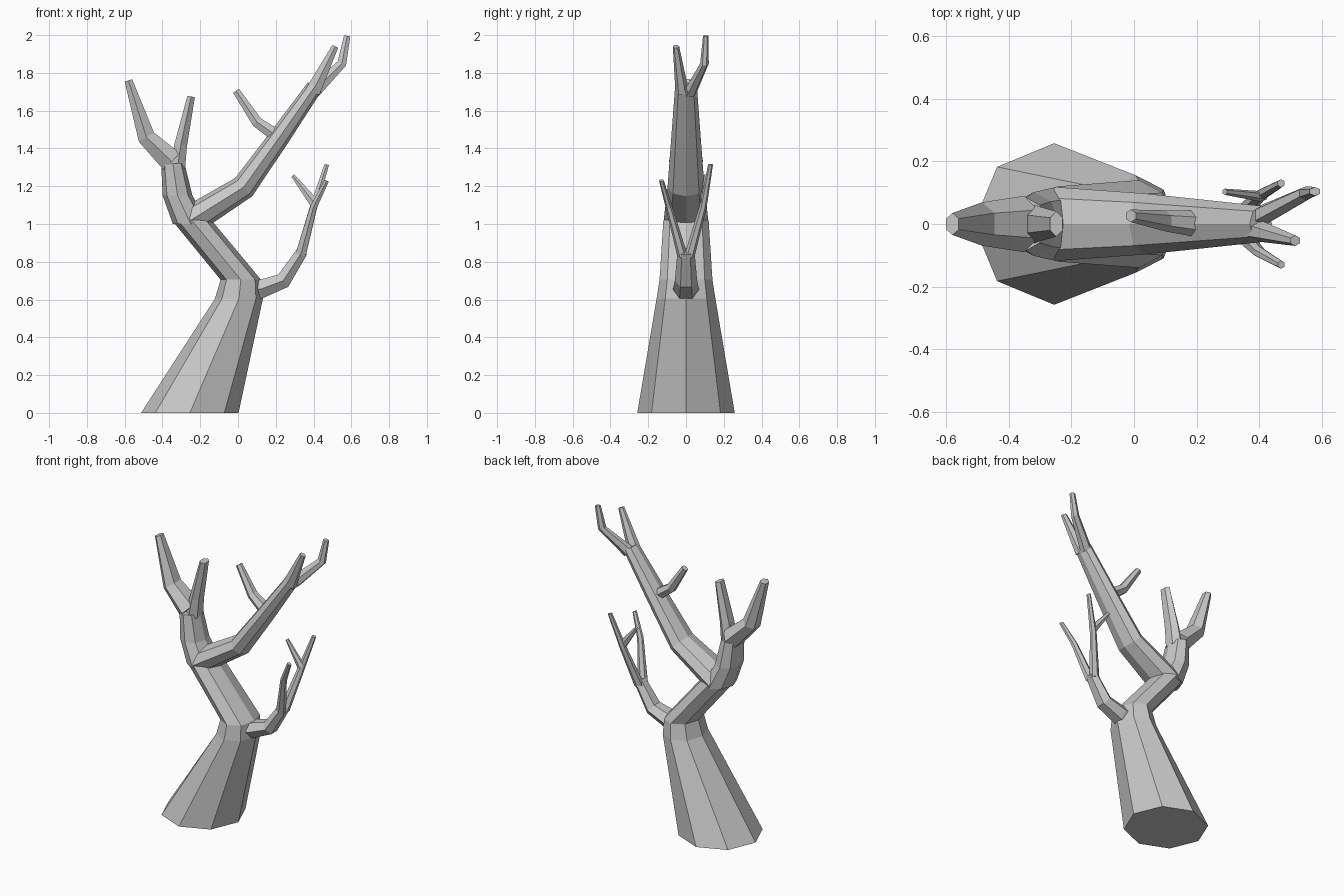
import bpy
import bmesh
from math import cos, sin, pi
from mathutils import Vector

cube = bpy.data.objects.get("Cube")
if cube:
    bpy.data.objects.remove(cube, do_unlink=True)

SHADE = 0.58
bark = bpy.data.materials.new("grey bark")
bark.use_nodes = True
bark.diffuse_color = (SHADE, SHADE, SHADE, 1)
bark.node_tree.nodes["Principled BSDF"].inputs["Base Color"].default_value = bark.diffuse_color


def ring_outline(sides):
    """Unit polygon: thick limbs have a corner on the outside of the bend, thin ones a face."""
    turn = pi / sides if sides == 6 else 0
    angles = [turn + 2 * pi * i / sides for i in range(sides)]
    reach = max(cos(angle) for angle in angles)
    return [(cos(angle) / reach, sin(angle)) for angle in angles]


def distances_along(points):
    """Share of the total path length reached at each point."""
    travelled = [0]
    for start, end in zip(points, points[1:]):
        travelled.append(travelled[-1] + (end - start).length)
    return [distance / travelled[-1] for distance in travelled]


def limb(name, path, width, depth, sides=6, level=False):
    """Loft a tapering limb; width and depth are half sizes at its start and end."""
    points = [Vector(point) for point in path]
    outline = ring_outline(sides)
    bm = bmesh.new()
    rings = []
    for index, (point, share) in enumerate(zip(points, distances_along(points))):
        before = points[max(index - 1, 0)]
        after = points[min(index + 1, len(points) - 1)]
        arriving = (point - before).normalized()
        leaving = (after - point).normalized()
        heading = arriving + leaving
        across = Vector((1, 0, 0)) if level else Vector((heading.z, 0, -heading.x)).normalized()
        across *= width[0] + (width[1] - width[0]) * share
        inward = Vector((0, depth[0] + (depth[1] - depth[0]) * share, 0))
        rings.append([bm.verts.new(point + across * u + inward * v) for u, v in outline])
    for low, high in zip(rings, rings[1:]):
        for i in range(sides):
            j = (i + 1) % sides
            bm.faces.new((low[i], low[j], high[j], high[i]))
    bm.faces.new(rings[0])
    bm.faces.new(rings[-1])
    bmesh.ops.recalc_face_normals(bm, faces=bm.faces)

    mesh = bpy.data.meshes.new(name)
    bm.to_mesh(mesh)
    bm.free()
    mesh.materials.append(bark)
    bpy.context.collection.objects.link(bpy.data.objects.new(name, mesh))


# Leaning trunk and the stem that bends back over it
limb("trunk", [(-.255, 0, 0), (.005, 0, .605), (.015, 0, .705)],
     width=(.258, .107), depth=(.258, .14), sides=8, level=True)
limb("upper_stem", [(.015, 0, .705), (-.245, 0, 1.02)],
     width=(.107, .105), depth=(.14, .12), sides=8, level=True)

# Upper right limb with its two ends
limb("right_limb", [(-.25, 0, 1), (-.32, 0, 1.15), (-.345, 0, 1.32)],
     width=(.095, .062), depth=(.118, .085), sides=8, level=True)
limb("right_limb_tip", [(-.35, 0, 1.33), (-.485, 0, 1.46), (-.58, 0, 1.76)],
     width=(.062, .021), depth=(.09, .035))
limb("right_limb_twig", [(-.32, 0, 1.3), (-.303, 0, 1.42), (-.248, 0, 1.675)],
     width=(.04, .02), depth=(.063, .04))

# Long upper left limb with a forked end and a twig
limb("left_limb", [(-.25, 0, 1.02), (.03, 0, 1.195), (.22, 0, 1.46), (.405, 0, 1.725)],
     width=(.078, .043), depth=(.118, .058), sides=8)
limb("left_limb_front_tip", [(.395, -.02, 1.7), (.515, -.053, 1.94)],
     width=(.04, .017), depth=(.036, .017))
limb("left_limb_back_tip", [(.4, .022, 1.7), (.55, .098, 1.85), (.578, .104, 1.996)],
     width=(.036, .017), depth=(.036, .014))
limb("left_limb_twig", [(.2, 0, 1.47), (.1, .01, 1.54), (-.01, .026, 1.705)],
     width=(.034, .019), depth=(.042, .02))

# Low left branch, forking to the front and the back
limb("low_branch", [(.04, 0, .66), (.12, 0, .655), (.24, 0, .7), (.34, 0, .855)],
     width=(.055, .03), depth=(.075, .045))
for name, side, height in (("front", -1, 1.23), ("back", 1, 1.315)):
    limb("low_branch_" + name + "_twig",
         [(.33, side * .018, .83), (.4, side * .09, 1.09), (.47, side * .13, height)],
         width=(.028, .012), depth=(.028, .013))
limb("low_branch_back_spur", [(.405, .088, 1.11), (.29, .103, 1.257)],
     width=(.025, .01), depth=(.017, .01))
